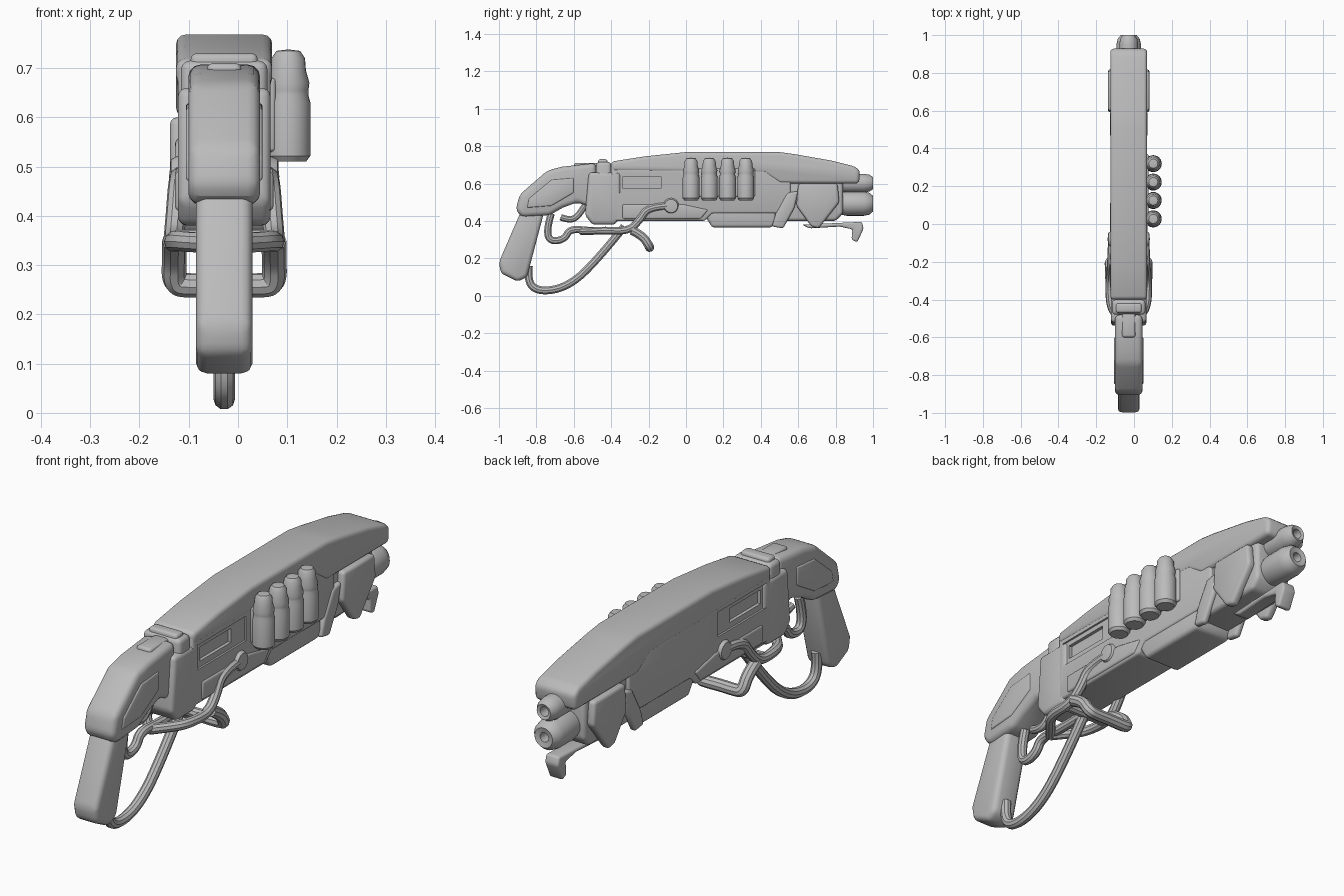
import bpy, bmesh, math
from mathutils import Vector

if "Cube" in bpy.data.objects:
    bpy.data.objects.remove(bpy.data.objects["Cube"], do_unlink=True)

CX = -.028  # centre plane of the body; the shells hang off one side

grey = bpy.data.materials.new("plain grey")
grey.use_nodes = True
grey.diffuse_color = (.5, .5, .5, 1)
shader = next(n for n in grey.node_tree.nodes if n.type == 'BSDF_PRINCIPLED')
shader.inputs["Base Color"].default_value = (.5, .5, .5, 1)
shader.inputs["Roughness"].default_value = .6


def finish(ob):
    """Apply modifiers or curve, colour and smooth the part."""
    bpy.ops.object.select_all(action='DESELECT')
    ob.select_set(True)
    bpy.context.view_layer.objects.active = ob
    bpy.ops.object.convert(target='MESH')
    ob = bpy.context.view_layer.objects.active
    ob.data.materials.clear()
    ob.data.materials.append(grey)
    bpy.ops.object.shade_smooth_by_angle(angle=math.radians(35))
    return ob


def add_mesh(name, bm):
    bmesh.ops.recalc_face_normals(bm, faces=bm.faces)
    mesh = bpy.data.meshes.new(name)
    bm.to_mesh(mesh)
    bm.free()
    ob = bpy.data.objects.new(name, mesh)
    bpy.context.collection.objects.link(ob)
    return ob


def prism(name, outline, inner, outer, bevel=.02, cutters=()):
    """Side outline (y, z) extruded between two offsets from the centre plane."""
    bm = bmesh.new()
    face = bm.faces.new([bm.verts.new((CX + inner, y, z)) for y, z in outline])
    new = bmesh.ops.extrude_face_region(bm, geom=[face])["geom"]
    bmesh.ops.translate(bm, vec=(outer - inner, 0, 0),
                        verts=[v for v in new if isinstance(v, bmesh.types.BMVert)])
    ob = add_mesh(name, bm)
    if bevel:
        mod = ob.modifiers.new("soft edges", 'BEVEL')
        mod.width, mod.segments, mod.limit_method = bevel, 3, 'ANGLE'
        mod.angle_limit = math.radians(20)
    for cutter in cutters:
        mod = ob.modifiers.new("recess", 'BOOLEAN')
        mod.object, mod.operation = cutter, 'DIFFERENCE'
    ob = finish(ob)
    for cutter in cutters:
        bpy.data.objects.remove(cutter, do_unlink=True)
    return ob


def slab(name, outline, half, bevel=.02, cutters=()):
    return prism(name, outline, -half, half, bevel, cutters)


def box(y0, y1, z0, z1):
    return [(y0, z0), (y1, z0), (y1, z1), (y0, z1)]


def tube(name, points, radius):
    """Round rod along points given as (offset, y, z)."""
    curve = bpy.data.curves.new(name, 'CURVE')
    curve.dimensions = '3D'
    curve.bevel_depth, curve.bevel_resolution = radius, 3
    curve.use_fill_caps = True
    line = curve.splines.new('NURBS')
    line.points.add(len(points) - 1)
    for p, (x, y, z) in zip(line.points, points):
        p.co = (CX + x, y, z, 1)
    line.order_u, line.use_endpoint_u, line.resolution_u = 3, True, 8
    ob = bpy.data.objects.new(name, curve)
    bpy.context.collection.objects.link(ob)
    return finish(ob)


def lathe(name, profile, location, turn=(0, 0, 0)):
    """Profile of (radius, height) spun about its own axis."""
    bm = bmesh.new()
    verts = [bm.verts.new((r, 0, h)) for r, h in profile]
    edges = [bm.edges.new(pair) for pair in zip(verts, verts[1:])]
    bmesh.ops.spin(bm, geom=verts + edges, cent=(0, 0, 0), axis=(0, 0, 1),
                   angle=math.tau, steps=24)
    bmesh.ops.remove_doubles(bm, verts=bm.verts, dist=.0005)
    ob = add_mesh(name, bm)
    ob.location, ob.rotation_euler = location, turn
    return finish(ob)


# Stock and pistol grip
slab("stock", [(-.91, .46), (-.89, .54), (-.74, .67), (-.66, .69), (-.48, .71),
               (-.48, .46), (-.58, .5), (-.66, .47), (-.73, .43), (-.88, .42)],
     .073, .025)
slab("grip", [(-.87, .48), (-1, .18), (-.99, .12), (-.9, .075), (-.85, .1), (-.75, .48)],
     .057, .022)
for side in (-1, 1):
    prism("stock_side_pad", [(-.85, .47), (-.84, .52), (-.72, .62), (-.6, .63),
                             (-.6, .55), (-.72, .48)], side * .06, side * .078, .008)

# Receiver: rear block, collars and main body with recessed slots
slab("rear_block", [(-.54, .43), (-.5, .38), (-.38, .38), (-.35, .42),
                    (-.35, .66), (-.52, .66)], .094, .018)
slab("rear_collar", box(-.48, -.4, .5, .715), .088, .018)
slab("collar_rib", box(-.47, -.42, .5, .73), .068, .012)
slab("hammer_block", box(-.6, -.47, .62, .71), .035, .012)
cutters = []
for side in (-1, 1):
    for depth, region in ((.086, (-.37, -.04, .55, .655)), (.072, (-.34, -.13, .575, .635))):
        cutters.append(prism("slot_cutter", box(*region), side * depth, side * .13, 0))
        cutters[-1].hide_render = True
slab("receiver", [(-.4, .4), (.1, .4), (.14, .44), (.56, .44), (.56, .66), (.4, .7), (-.4, .7)],
     .094, .012, cutters)
for side in (-1, 1):
    prism("receiver_lower_rail", [(-.34, .41), (.08, .41), (.12, .46), (-.02, .49), (-.34, .49)],
          side * .07, side * .1, .01)

# Long top cover
slab("top_cover", [(-.4, .665), (-.4, .717), (-.22, .745), (0, .768), (.5, .768),
                   (.58, .757), (.78, .722), (.9, .692), (.93, .67), (.925, .6),
                   (.5, .6), (.42, .655)], .0975, .022)

# Fore-end under the barrels
slab("foregrip", [(.08, .46), (.14, .365), (.46, .365), (.48, .4), (.48, .5), (.1, .5)],
     .088, .016)
slab("front_frame", [(.45, .4), (.8, .4), (.84, .44), (.84, .62), (.45, .62)], .08, .018)
slab("front_hook", [(.62, .38), (.94, .395), (.95, .36), (.915, .285), (.885, .3),
                    (.89, .355), (.82, .37), (.66, .36)], .032, .01)

# Side plates near the muzzle
for side in (-1, 1):
    prism("muzzle_plate", [(.6, .6), (.81, .6), (.82, .5), (.71, .36), (.67, .37), (.59, .48)],
          side * .07, side * .11, .014)
    prism("slanted_plate", [(.54, .55), (.6, .56), (.58, .47), (.52, .36), (.46, .37), (.48, .44)],
          side * .07, side * .1, .012)

# Two bored barrels
for name, height, size, back in (("upper_barrel", .602, .05, .8), ("lower_barrel", .492, .065, .78)):
    bore = .02
    lathe(name, [(0, back), (size * .88, back), (size * .9, .83), (size, .86), (size, .95),
                 (size * .9, .98), (size * .65, 1), (bore, .995), (bore, .93), (0, .93)],
          (CX, 0, height), (-math.pi / 2, 0, 0))

# Shells in a side carrier
prism("shell_carrier", box(-.01, .37, .53, .68), .08, .105, .008)
for i in range(4):
    lathe("shell", [(0, .51), (.036, .51), (.045, .522), (.045, .63), (.041, .645), (.041, .655),
                    (.043, .67), (.036, .695), (.034, .72), (.024, .735), (0, .738)],
          (.102, .027 + i * .0975, 0))

# Lever arms, pivots and the cross guard
for side in (-1, 1):
    tube("lever_arm", [(side * .088, -.06, .48), (side * .092, -.2, .48), (side * .098, -.25, .4),
                       (side * .103, -.31, .345), (side * .1, -.44, .35),
                       (side * .05, -.5, .345), (0, -.56, .345)], .021)
    lathe("lever_pivot", [(0, -.012), (.035, -.012), (.042, 0), (.035, .014), (0, .018)],
          (CX + side * .094, -.08, .48), (0, side * math.pi / 2, 0))
tube("lever_crossbar", [(-.1, -.34, .35), (0, -.34, .35), (.1, -.34, .35)], .022)
tube("cross_guard", [(-.101, -.29, .35), (-.101, -.23, .32), (-.103, -.195, .262), (-.07, -.195, .258),
                     (0, -.195, .26), (.07, -.195, .258), (.103, -.195, .262),
                     (.101, -.23, .32), (.101, -.29, .35)], .025)


# Centre rods: hand loop, rear hook and trigger
def centre_rod(name, path, radius):
    return tube(name, [(0, y, z) for y, z in path], radius)


centre_rod("hand_loop", [(-.33, .37), (-.5, .16), (-.64, .045), (-.78, .02), (-.85, .07), (-.84, .16)], .022)
centre_rod("rear_hook", [(-.34, .35), (-.5, .345), (-.62, .36), (-.65, .3), (-.73, .29),
                         (-.745, .36), (-.72, .44)], .02)
centre_rod("trigger", [(-.53, .5), (-.57, .43), (-.62, .4), (-.67, .42)], .018)
